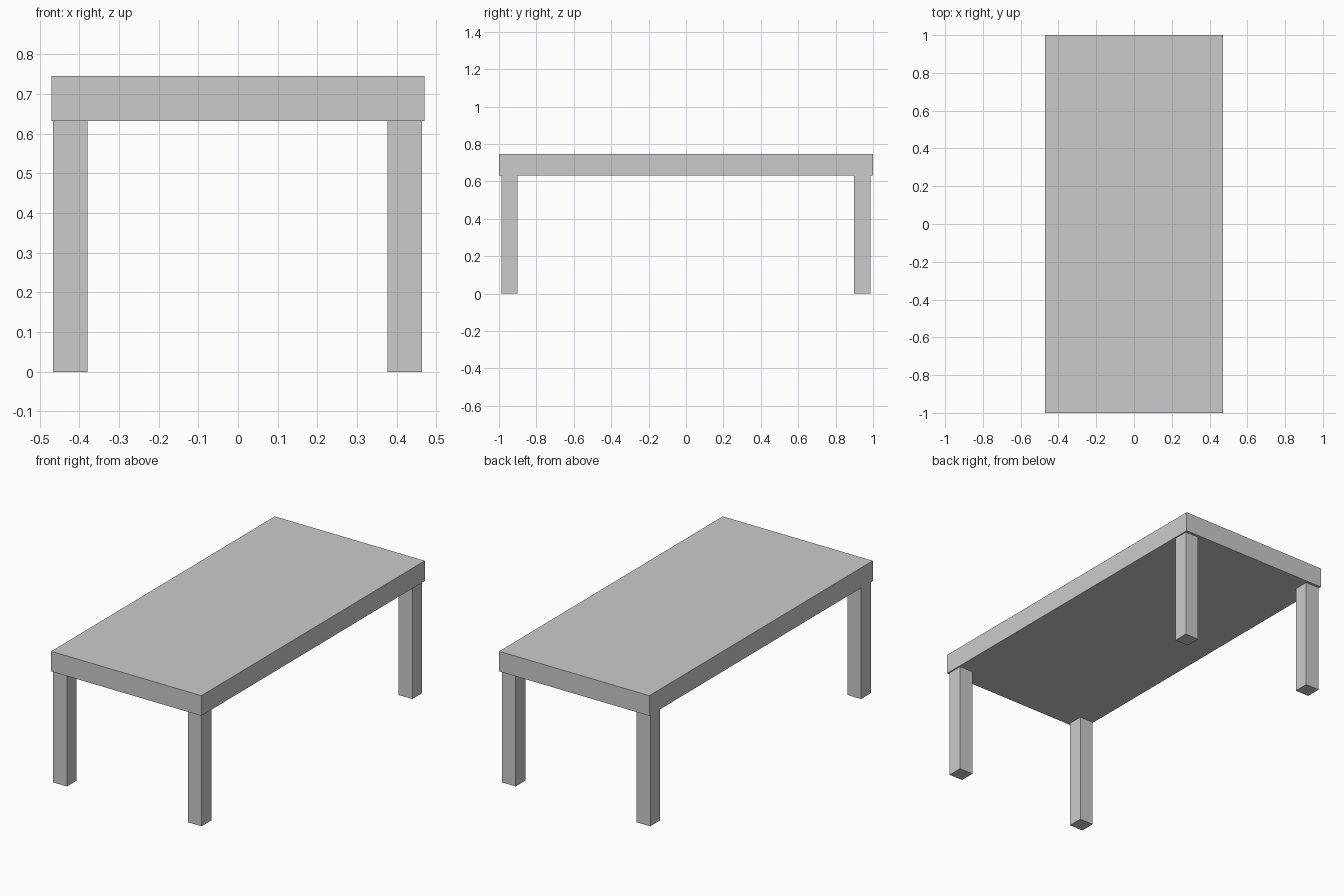
import bpy

if "Cube" in bpy.data.objects:
    bpy.data.objects.remove(bpy.data.objects["Cube"])


def box(name, lo, hi):
    """Axis-aligned box between two corners."""
    centre = [(a + b) / 2 for a, b in zip(lo, hi)]
    size = [b - a for a, b in zip(lo, hi)]
    bpy.ops.mesh.primitive_cube_add(size=1, location=centre)
    ob = bpy.context.object
    ob.name = name
    ob.scale = size
    bpy.ops.object.transform_apply(location=False, rotation=False, scale=True)
    return ob


UNDERSIDE = 0.632
LEG = 0.0865

# Thick table top
box("table_top", (-0.47, -1.0, UNDERSIDE), (0.47, 1.0, 0.746))

# Four square legs, just inside the corners
for y_name, y in (("front", -0.944), ("back", 0.942)):
    for x_name, x in (("left", -0.423), ("right", 0.420)):
        h = LEG / 2
        box(f"{y_name}_{x_name}_leg", (x - h, y - h, 0), (x + h, y + h, UNDERSIDE))
